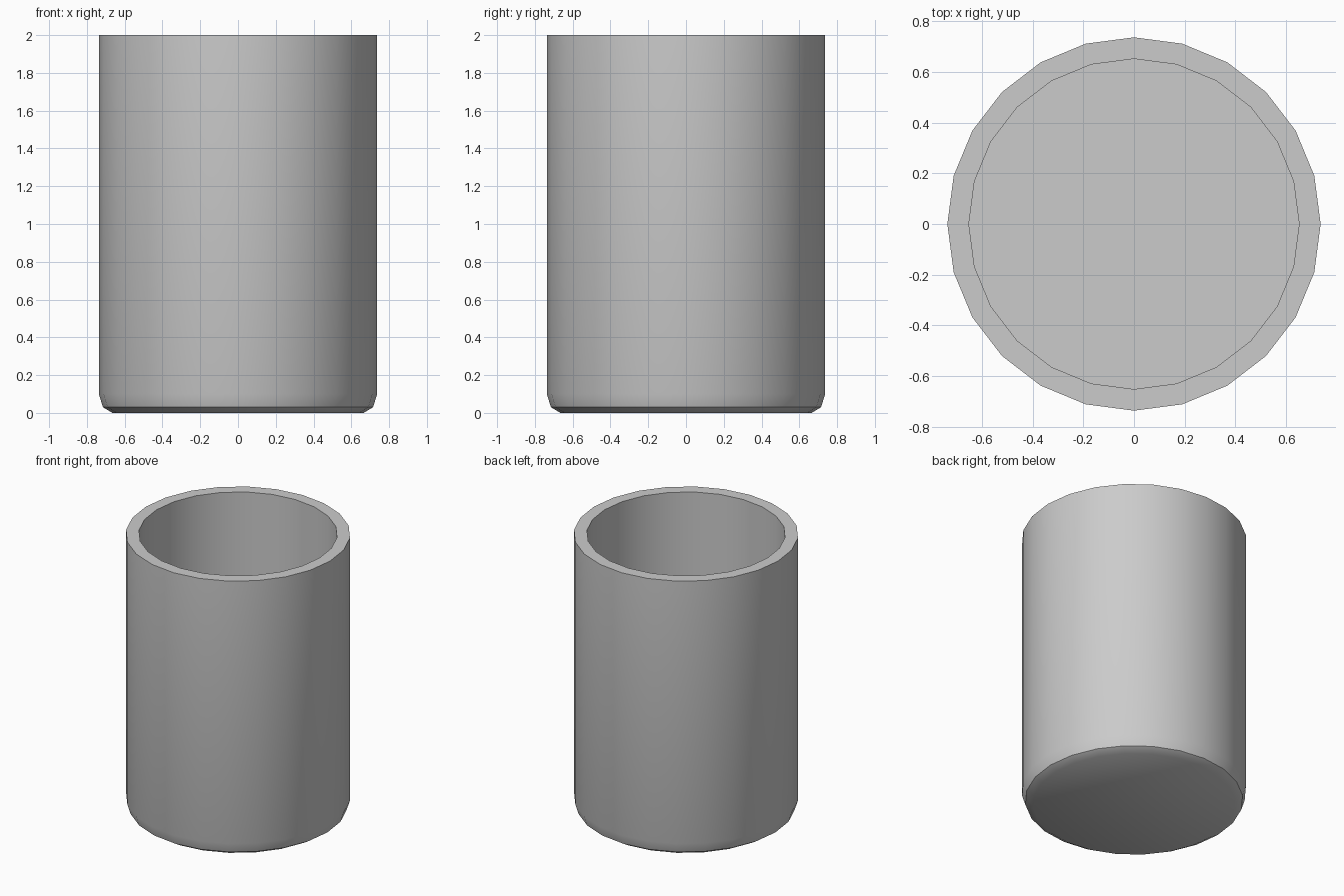
import bpy, bmesh
from math import cos, sin, tau, radians

if "Cube" in bpy.data.objects:
    bpy.data.objects.remove(bpy.data.objects["Cube"])

SIDES = 24
# Profile (radius, height): underside, chamfered foot, outer wall, rim, inner wall, floor
PROFILE = [(0.665, 0), (0.715, 0.03), (0.737, 0.10), (0.737, 2.0),
           (0.652, 2.0), (0.652, 0.085)]

# Open cup: lathe the profile and cap both ends
bm = bmesh.new()
rings = [[bm.verts.new((r * cos(tau * i / SIDES), r * sin(tau * i / SIDES), z))
          for i in range(SIDES)] for r, z in PROFILE]
for a, b in zip(rings, rings[1:]):
    for i in range(SIDES):
        j = (i + 1) % SIDES
        bm.faces.new((a[i], a[j], b[j], b[i]))
bm.faces.new(rings[0][::-1])
bm.faces.new(rings[-1])
bmesh.ops.recalc_face_normals(bm, faces=bm.faces)

mesh = bpy.data.meshes.new("cup")
bm.to_mesh(mesh)
bm.free()
cup = bpy.data.objects.new("cup", mesh)
bpy.context.collection.objects.link(cup)

# Smooth walls, crisp rim and foot
bpy.context.view_layer.objects.active = cup
cup.select_set(True)
bpy.ops.object.shade_smooth_by_angle(angle=radians(35))
